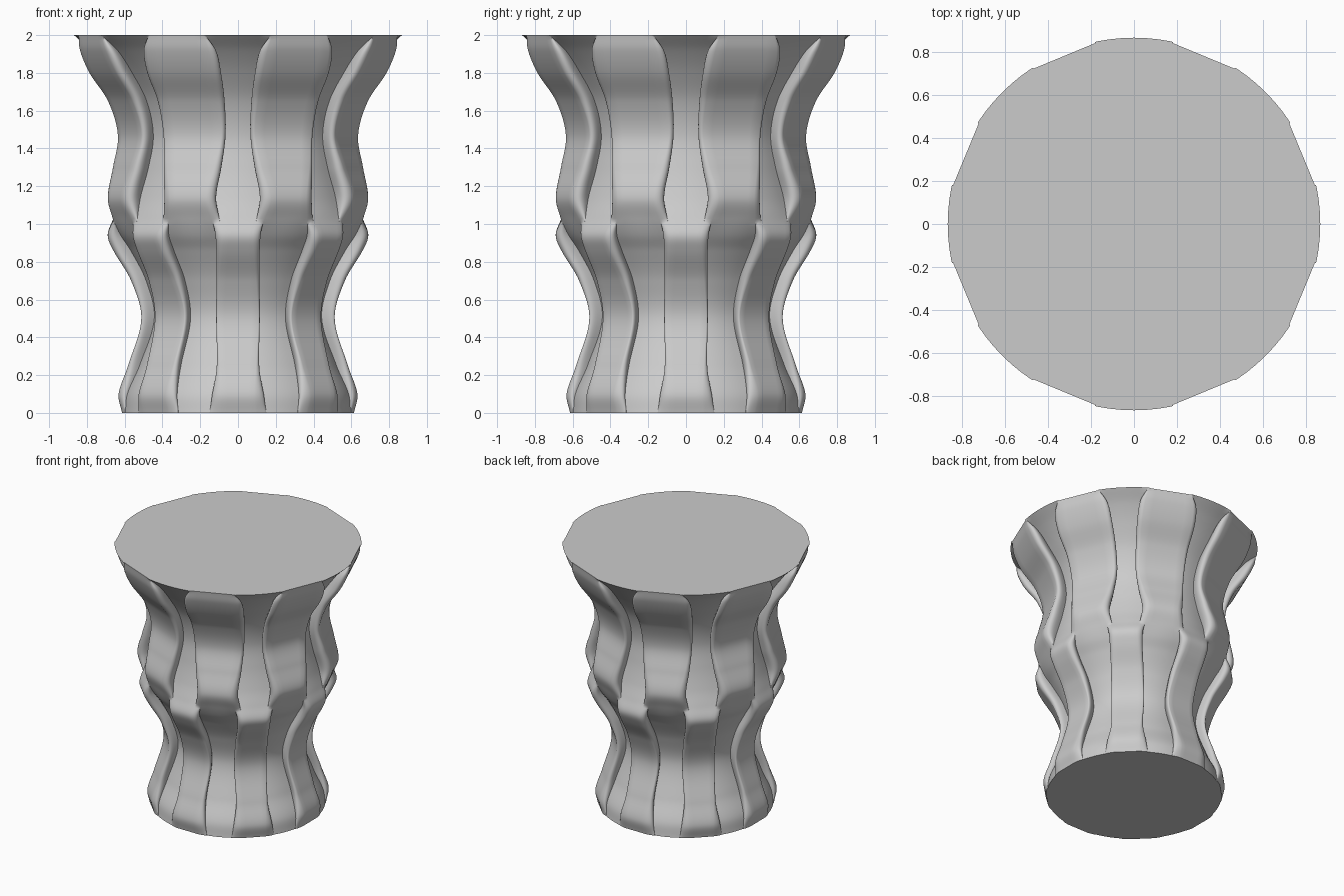
import bpy
import bmesh
import math

cube = bpy.data.objects.get("Cube")
if cube:
    bpy.data.objects.remove(cube, do_unlink=True)

REPEATS = 8        # panel pairs around the body
RINGS = 140        # rings up the height
PANEL_STEPS = 6    # points across a panel
WALL_STEPS = 8     # points across the step between panels
UNDERCUT = 0.4     # how far a raised edge rolls over the sunken panel

# Height, then distance from axis and half width of the two panel families
KEYS = [
    (0.00, .614, .09, .615, .09),
    (0.10, .632, .085, .600, .105),
    (0.25, .582, .095, .530, .115),
    (0.50, .512, .108, .452, .09),
    (0.70, .566, .095, .495, .105),
    (0.86, .660, .082, .575, .14),
    (0.94, .690, .08, .628, .145),
    (1.03, .660, .10, .668, .12),
    (1.14, .620, .125, .702, .10),
    (1.30, .580, .10, .660, .135),
    (1.47, .562, .078, .622, .16),
    (1.65, .605, .085, .676, .165),
    (1.80, .692, .11, .776, .18),
    (1.92, .785, .13, .832, .175),
    (2.00, .868, .175, .848, .155),
]


def slope(i, c):
    """Tangent of column c at key i."""
    a, b = KEYS[max(i - 1, 0)], KEYS[min(i + 1, len(KEYS) - 1)]
    return (b[c] - a[c]) / (b[0] - a[0])


def smooth(t):
    t = min(max(t, 0), 1)
    return t * t * (3 - 2 * t)


def sample(z, c):
    """Smooth cubic interpolation of column c at height z."""
    i = 0
    while i < len(KEYS) - 2 and z > KEYS[i + 1][0]:
        i += 1
    a, b = KEYS[i], KEYS[i + 1]
    h = b[0] - a[0]
    t = (z - a[0]) / h
    return (a[c] * (1 - smooth(t)) + b[c] * smooth(t)
            + h * t * (1 - t) ** 2 * slope(i, c)
            - h * t * t * (1 - t) * slope(i + 1, c))


def panel(angle, dist, half, roundness):
    """Polar points of a strip, flat or following the circle."""
    points = []
    for k in range(PANEL_STEPS + 1):
        side = half * (2 * k / PANEL_STEPS - 1)
        flat = math.hypot(dist, side)
        points.append((angle + math.atan2(side, dist),
                       flat + (dist - flat) * roundness))
    return points


def step_wall(start, end):
    """Rolled, slightly undercut edge between neighbouring panels."""
    rise = end[1] - start[1]
    points = []
    for k in range(1, WALL_STEPS):
        phi = math.pi / 2 * k / WALL_STEPS
        along, drop = math.sin(phi), 1 - math.cos(phi)
        if rise > 0:
            along, drop = drop, along
        bulge = UNDERCUT * rise * math.sin(2 * phi)
        points.append((start[0] + (end[0] - start[0]) * along - bulge,
                       start[1] + rise * drop))
    return points


def cross_section(z):
    dist_a, half_a, dist_b, half_b = [sample(z, c) for c in range(1, 5)]
    upper = smooth((z - 0.9) / 0.2)
    pitch = math.tau / REPEATS
    points = []
    for n in range(REPEATS):
        first = panel(n * pitch, dist_a, half_a, upper)
        second = panel((n + 0.5) * pitch, dist_b, half_b, 1 - upper)
        following = panel((n + 1) * pitch, dist_a, half_a, upper)
        points += first + step_wall(first[-1], second[0])
        points += second + step_wall(second[-1], following[0])
    return [(r * math.cos(a), r * math.sin(a), z) for a, r in points]


# Fluted body lofted through the cross-sections
bm = bmesh.new()
rings = []
for j in range(RINGS + 1):
    section = cross_section(KEYS[-1][0] * j / RINGS)
    rings.append([bm.verts.new(p) for p in section])
for low, high in zip(rings, rings[1:]):
    count = len(low)
    for i in range(count):
        k = (i + 1) % count
        bm.faces.new((low[i], low[k], high[k], high[i]))

# Flat bottom and top
bm.faces.new(rings[0][::-1])
bm.faces.new(rings[-1])

mesh = bpy.data.meshes.new("fluted_body")
bm.to_mesh(mesh)
bm.free()
body = bpy.data.objects.new("fluted_body", mesh)
bpy.context.collection.objects.link(body)

# Single grey finish
grey = bpy.data.materials.new("light_grey")
grey.use_nodes = True
colour = (0.6, 0.6, 0.6, 1.0)
grey.diffuse_color = colour
grey.node_tree.nodes["Principled BSDF"].inputs["Base Color"].default_value = colour
mesh.materials.append(grey)

bpy.ops.object.select_all(action="DESELECT")
body.select_set(True)
bpy.context.view_layer.objects.active = body
bpy.ops.object.shade_smooth_by_angle(angle=math.radians(40))
